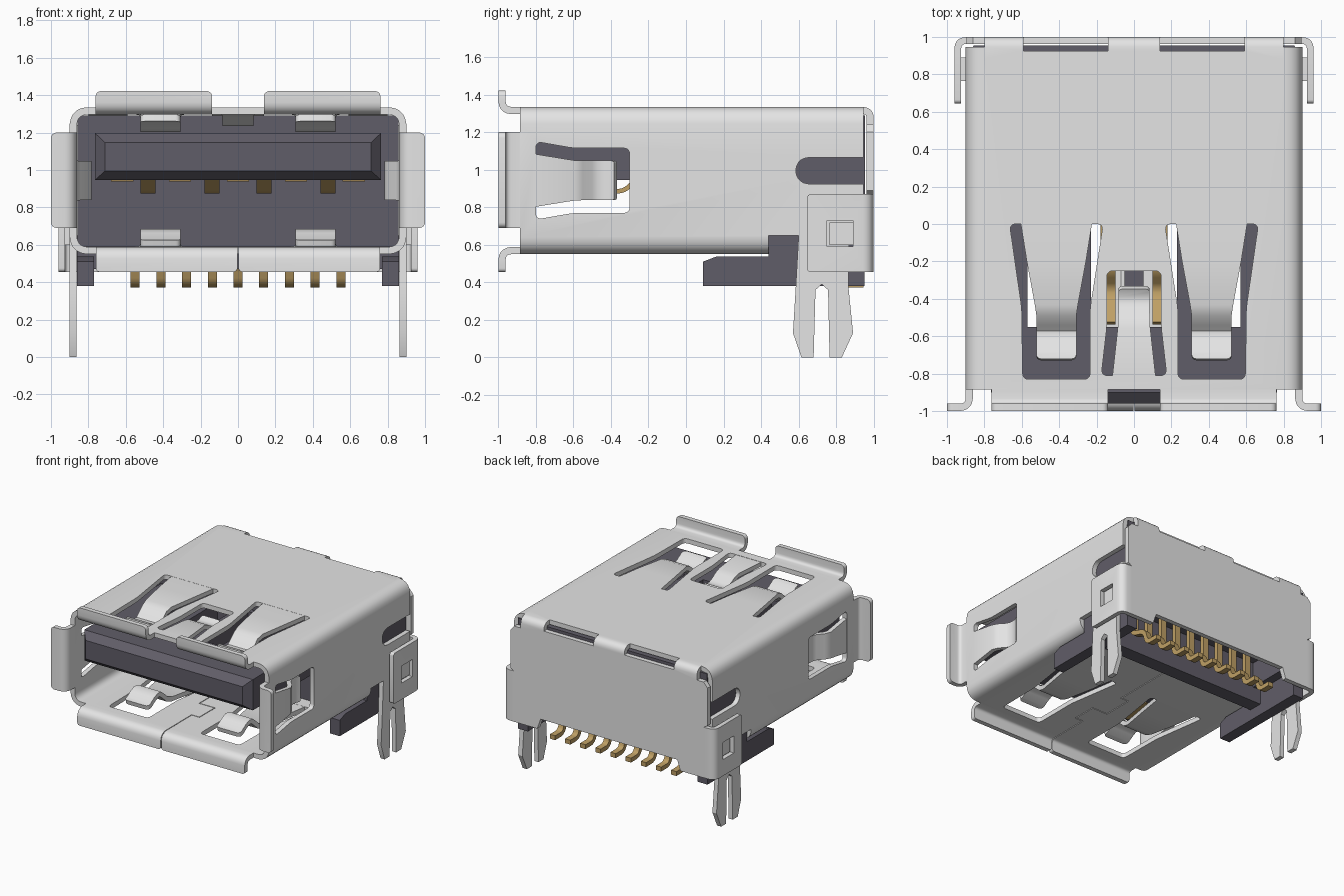
import bpy, bmesh, math
from mathutils import Vector

if "Cube" in bpy.data.objects:
    bpy.data.objects.remove(bpy.data.objects["Cube"])


def material(name, rgb):
    m = bpy.data.materials.new(name)
    m.diffuse_color = (*rgb, 1)
    m.use_nodes = True
    m.node_tree.nodes["Principled BSDF"].inputs["Base Color"].default_value = m.diffuse_color
    return m


STEEL = material("steel grey", (0.78, 0.78, 0.78))
PLASTIC = material("dark plastic", (0.118, 0.11, 0.138))
GOLD = material("contact gold", (0.52, 0.35, 0.13))
MID = 0.9425            # mid height of the shell


def place(axis, u, v, w):
    return {"x": (w, u, v), "y": (u, w, v), "z": (u, v, w)}[axis]


def finish(name, bm, mat):
    bmesh.ops.recalc_face_normals(bm, faces=bm.faces)
    me = bpy.data.meshes.new(name)
    bm.to_mesh(me)
    bm.free()
    me.materials.append(mat)
    ob = bpy.data.objects.new(name, me)
    bpy.context.collection.objects.link(ob)
    return ob


def rounded(pts, r, closed=True, seg=5):
    """Round the corners of a 2D outline or path."""
    out, n = [], len(pts)
    for i, p in enumerate(pts):
        p = Vector(p)
        if not closed and i in (0, n - 1):
            out.append(tuple(p))
            continue
        a, b = Vector(pts[i - 1]) - p, Vector(pts[(i + 1) % n]) - p
        k = min(r, 0.48 * a.length, 0.48 * b.length)
        a, b = p + a.normalized() * k, p + b.normalized() * k
        for j in range(seg + 1):
            t = j / seg
            mid = p * 0.83 + (a + b) * 0.085   # keeps the arc close to a circle
            out.append(tuple(a * (1 - t) ** 2 + mid * 2 * t * (1 - t) + b * t * t))
    return out


def prism(name, axis, pts, lo, hi, mat=PLASTIC):
    """Outline extruded along an axis."""
    bm = bmesh.new()
    f = bm.faces.new([bm.verts.new(place(axis, u, v, lo)) for u, v in pts])
    g = bmesh.ops.extrude_face_region(bm, geom=[f])
    d = Vector(place(axis, 0, 0, hi - lo))
    bmesh.ops.translate(bm, vec=d, verts=[e for e in g["geom"] if isinstance(e, bmesh.types.BMVert)])
    return finish(name, bm, mat)


def rect(u0, u1, v0, v1):
    return [(u0, v0), (u1, v0), (u1, v1), (u0, v1)]


def ribbon(name, axis, path, t, centre, half, mat=STEEL, corner=0):
    """Bent sheet strip: path, thickness, and half width (number or one per point)."""
    bm, rings = bmesh.new(), []
    P = [Vector(p) for p in path]
    for i, p in enumerate(P):
        d0 = (p - P[i - 1]).normalized() if i else (P[1] - p).normalized()
        d1 = (P[i + 1] - p).normalized() if i < len(P) - 1 else d0
        n = Vector((-d0.y - d1.y, d0.x + d1.x)) / (1 + d0.dot(d1))
        h = half[i] if isinstance(half, (list, tuple)) else half
        a, b = p + n * t / 2, p - n * t / 2
        rings.append([bm.verts.new(place(axis, q.x, q.y, centre + s * h))
                      for q, s in ((a, -1), (b, -1), (b, 1), (a, 1))])
    for r, s in zip(rings, rings[1:]):
        for k in range(4):
            bm.faces.new((r[k], r[(k + 1) % 4], s[(k + 1) % 4], s[k]))
    bm.faces.new(rings[0])
    bm.faces.new(rings[-1])
    if corner:
        e = rings[-1]
        edges = [bm.edges.get((e[0], e[1])), bm.edges.get((e[2], e[3]))]
        bmesh.ops.bevel(bm, geom=edges, offset=corner, segments=4, profile=0.5, affect="EDGES")
    return finish(name, bm, mat)


def cut(ob, *cutters):
    for c in cutters:
        m = ob.modifiers.new("cut", "BOOLEAN")
        m.operation, m.solver, m.object = "DIFFERENCE", "EXACT", c
        bpy.context.view_layer.objects.active = ob
        bpy.ops.object.modifier_apply(modifier=m.name)
        bpy.data.objects.remove(c)


# Shell: rounded tube with spring windows and rear cut-outs
shell = prism("shell", "y", rounded(rect(-0.9, 0.9, 0.55, 1.335), 0.09), -0.885, 0.945, STEEL)
cut(shell, prism("bore", "y", rounded(rect(-0.862, 0.862, 0.588, 1.297), 0.055), -1.2, 1.2))
for s in (-1, 1):
    window = [(s * x, y) for x, y in ((0.665, 0), (0.6, -0.45), (0.595, -0.83),
                                      (0.235, -0.83), (0.235, -0.45), (0.165, 0))]
    cut(shell, prism("window", "z", rounded(window, 0.03), 0.4, 1.5))
cut(shell,
    prism("window", "z", rounded([(-0.175, -0.81), (-0.145, -0.55), (-0.145, -0.25),
                                  (0.145, -0.25), (0.145, -0.55), (0.175, -0.81)], 0.03), 1.2, 1.5),
    prism("window", "x", rounded([(-0.8, 1.15), (-0.6, 1.115), (-0.3, 1.115),
                                  (-0.3, 0.77), (-0.6, 0.77), (-0.8, 0.735)], 0.03), -1.2, 1.2),
    prism("slot", "x", rounded(rect(0.585, 1.2, 0.925, 1.065), 0.07), -1.2, 1.2),
    prism("rear_gap", "x", rect(0.44, 1.2, 0.4, 0.65), -1.2, 1.2),
    prism("fold_gap", "x", rect(0.88, 1.2, 1.2, 1.5), -0.8, 0.8),
    ribbon("seam", "z", [(0, -1), (0, -0.6), (0.07, -0.6), (0.07, -0.4), (-0.07, -0.4),
                         (-0.07, -0.15), (0, -0.15), (0, 0.6)], 0.006, 0.55, 0.1))

# Front flanges flaring outwards
flare = rounded([(-0.885, 1.316), (-0.98, 1.316), (-0.98, 1.422)], 0.05, False)
low = rounded([(-0.885, 0.569), (-0.98, 0.569), (-0.98, 0.455)], 0.05, False)
side = [(0.881, -0.885), (0.881, -0.98), (1.0, -0.98)]
for s in (-1, 1):
    ribbon("top_flange", "x", flare, 0.038, s * 0.45, 0.312, corner=0.03)
    ribbon("bottom_flange", "x", low, 0.038, s * 0.3815, 0.3785, corner=0.02)
    ribbon("side_flange", "z", rounded([(s * x, y) for x, y in side], 0.05, False),
           0.038, 0.945, 0.255, corner=0.03)

# Spring tongues in the top, bottom and sides
spring = [(0, 1.316), (-0.2, 1.316), (-0.43, 1.312), (-0.48, 1.295), (-0.53, 1.25), (-0.565, 1.222),
          (-0.6, 1.22), (-0.64, 1.238), (-0.69, 1.27), (-0.725, 1.278)]
widths = [0.19, 0.158, 0.115] + [0.107] * 7
clip = [(0.881, -0.8), (0.879, -0.6), (0.86, -0.56), (0.815, -0.51), (0.8, -0.47),
        (0.8, -0.42), (0.82, -0.375)]
for s in (-1, 1):
    ribbon("top_spring", "x", spring, 0.036, s * 0.415, widths, corner=0.025)
    ribbon("bottom_spring", "x", [(y, 2 * MID - z) for y, z in spring], 0.036,
           s * 0.415, widths, corner=0.025)
    ribbon("side_spring", "z", [(s * x, y) for x, y in clip], 0.036, 0.943,
           [0.14, 0.107, 0.105, 0.105, 0.105, 0.105, 0.105], corner=0.015)
ribbon("centre_spring", "x", [(-0.81, 1.316), (-0.56, 1.312), (-0.51, 1.295), (-0.45, 1.26), (-0.42, 1.251),
                              (-0.385, 1.251), (-0.34, 1.275)], 0.034, 0,
       [0.115, 0.087, 0.085, 0.083, 0.083, 0.083, 0.083], corner=0.02)

# Rear cover: fold from the top edge with two openings, then a flat plate
fold = ribbon("rear_fold", "x", rounded([(0.88, 1.316), (0.981, 1.316), (0.981, 1.24)], 0.045, False),
              0.038, 0, 0.8)
for s in (-1, 1):
    cut(fold, prism("opening", "x", rect(0.925, 1.1, 1.27, 1.4), *sorted((s * 0.14, s * 0.59))))
half_plate = [(0.62, 0.54), (0.65, 0.455), (0.86, 0.455), (0.86, 0.87), (0.895, 0.89), (0.895, 1.2),
              (0.86, 1.24)]
prism("rear_plate", "y", half_plate + [(-x, z) for x, z in reversed(half_plate)], 0.962, 1.0, STEEL)

# Side brackets and board legs
leg = [(0.6, 0.65), (0.585, 0.38), (0.57, 0.13), (0.615, 0), (0.68, 0), (0.69, 0.36), (0.723, 0.39),
       (0.757, 0.36), (0.765, 0), (0.83, 0), (0.89, 0.13), (0.865, 0.38), (0.87, 0.65)]
for s in (-1, 1):
    wrap = rounded([(s * 0.86, 0.981), (s * 0.942, 0.981), (s * 0.942, 0.645)], 0.05, False)
    bracket = ribbon("side_bracket", "z", wrap, 0.036, 0.6625, 0.2075, corner=0.02)
    cut(bracket, prism("hole", "x", rect(0.75, 0.89, 0.59, 0.73), *sorted((s * 0.9, s * 1.0))))
    prism("latch_tab", "x", rect(0.765, 0.89, 0.6, 0.72), *sorted((s * 0.89, s * 0.935)), STEEL)
    prism("board_leg", "x", leg, *sorted((s * 0.863, s * 0.9)), STEEL)

# Plastic housing: main block, front wall of the pin bay, side rails
housing = prism("housing", "x", rect(0.1, 0.955, 0.592, 1.29), -0.858, 0.858)
cut(housing, prism("pin_bay", "x", rect(0.56, 0.9, 0.3, 0.8), -0.7, 0.7))
prism("bay_wall", "x", rect(0.445, 0.56, 0.47, 0.592), -0.77, 0.77)
rail = [(0.09, 0.38), (0.95, 0.38), (0.95, 0.592), (0.59, 0.65), (0.44, 0.65),
        (0.44, 0.537), (0.16, 0.537), (0.09, 0.51)]
for s in (-1, 1):
    prism("side_rail", "x", rail, *sorted((s * 0.77, s * 0.861)))

# Plastic tongue: a bar with open contact channels and a chamfered nose
tongue = prism("tongue", "y", rect(-0.765, 0.765, 0.945, 1.197), -0.9, 0.1)
nose = prism("tongue_nose", "y", rect(-0.765, 0.765, 0.945, 1.197), -0.96, -0.9)
for v in nose.data.vertices:
    if v.co.y < -0.95:
        v.co.x *= 0.93
        v.co.z += 0.05 if v.co.z < 1.1 else -0.05

# Gold contacts under the tongue
for x in (-0.48, -0.14, 0.14, 0.48):
    cut(tongue, prism("channel", "z", rect(x - 0.09, x + 0.09, -0.55, 0.06), 0.8, 1.4))
    ribbon("sprung_contact", "x", rounded([(0.1, 1.0), (-0.25, 0.965), (-0.33, 0.886), (-0.39, 0.886),
                                           (-0.53, 0.98)], 0.04, False), 0.024, x, 0.04, GOLD)
for i in range(5):
    x = -0.62 + 0.31 * i
    prism("flat_contact", "z", rect(x - 0.06, x + 0.06, -0.88, -0.6), 0.937, 0.946, GOLD)

# Nine solder pins in the rear bay
for i in range(9):
    ribbon("solder_pin", "x", rounded([(0.66, 0.8), (0.66, 0.54), (0.8, 0.5), (0.83, 0.39), (0.945, 0.39)],
                                      0.04, False), 0.036, -0.55 + 0.1375 * i, 0.024, GOLD)

bpy.ops.object.select_all(action="SELECT")
bpy.ops.object.shade_smooth_by_angle(angle=math.radians(30))
